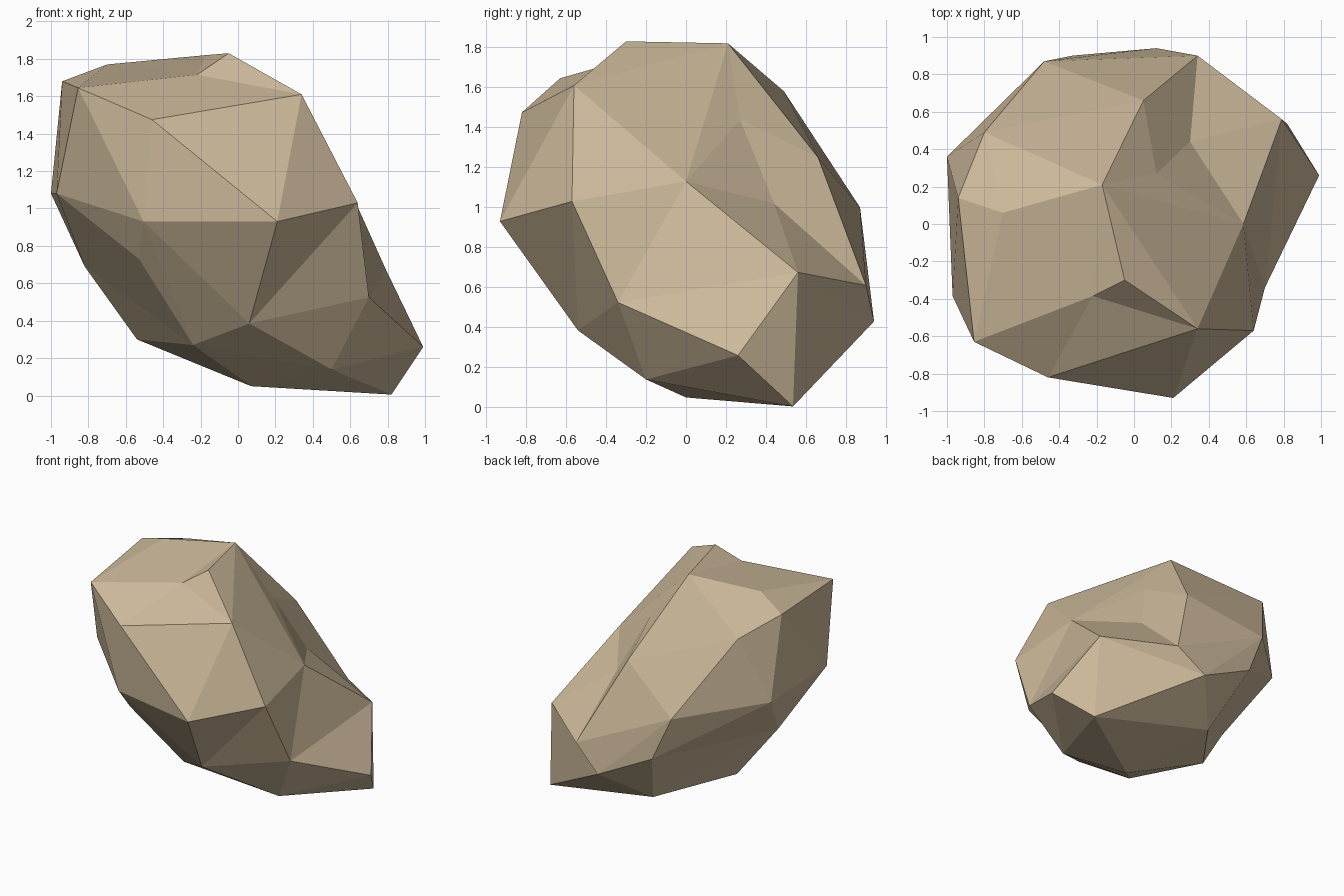
import bpy, bmesh

if "Cube" in bpy.data.objects:
    bpy.data.objects.remove(bpy.data.objects["Cube"])

# Corner points of the boulder, one letter per corner
corners = {
    "A": (-.94, .14, 1.68), "B": (-.70, .06, 1.77), "C": (-.05, -.30, 1.83),
    "D": (.34, -.56, 1.61), "E": (.64, -.57, 1.03), "F": (.70, -.34, .525),
    "G": (.99, .26, .26), "H": (.82, .535, .005), "I": (.50, -.20, .14),
    "J": (.07, 0, .05), "K": (.06, -.54, .385), "L": (-.24, -.34, .27),
    "M": (-.54, .13, .30), "N": (-.82, .01, .69), "O": (-.53, -.60, .73),
    "P": (-.505, -.78, .93), "Q": (-.97, -.385, 1.08), "R": (-1, .36, 1.08),
    "S": (-.855, -.63, 1.645), "T": (-.46, -.82, 1.475), "U": (.21, -.93, .93),
    "V": (-.22, -.385, 1.715), "W": (-.17, .21, 1.82), "X": (-.80, .49, 1.58),
    "Y": (.05, .66, 1.25), "Z": (-.48, .87, 1.0), "a": (.34, .90, .61),
    "b": (.12, .94, .43), "c": (.79, .56, .675), "d": (.585, 0, 1.13),
    "e": (.30, .44, 1.02), "f": (.12, .27, 1.44), "g": (-.33, .90, .655),
    "h": (-.16, .64, .21),
}

# Facets as fans: hub corner, then the corners around it
full_fans = ["TSPUDV", "KUEFILP", "NQOLMhgR", "JIHhML", "GFIHc",
             "bacHhgZ", "AQRXBS", "WXYfdDCVB"]
part_fans = ["PSQOL", "ZgRXYa", "SVB", "DVC", "DUEd", "dEFcef", "ecaYf"]

bm = bmesh.new()
vert = {k: bm.verts.new(p) for k, p in corners.items()}


def add_fan(hub, ring):
    for p, q in zip(ring, ring[1:]):
        bm.faces.new((vert[hub], vert[p], vert[q]))


for fan in full_fans:
    add_fan(fan[0], fan[1:] + fan[1])
for fan in part_fans:
    add_fan(fan[0], fan[1:])
bmesh.ops.recalc_face_normals(bm, faces=bm.faces[:])

# Boulder object, flat shaded, one stone colour
mesh = bpy.data.meshes.new("boulder")
bm.to_mesh(mesh)
bm.free()
stone = bpy.data.materials.new("tan stone")
stone.diffuse_color = (0.60, 0.48, 0.32, 1)
stone.use_nodes = True
stone.node_tree.nodes["Principled BSDF"].inputs["Base Color"].default_value = stone.diffuse_color
mesh.materials.append(stone)
boulder = bpy.data.objects.new("boulder", mesh)
bpy.context.collection.objects.link(boulder)
